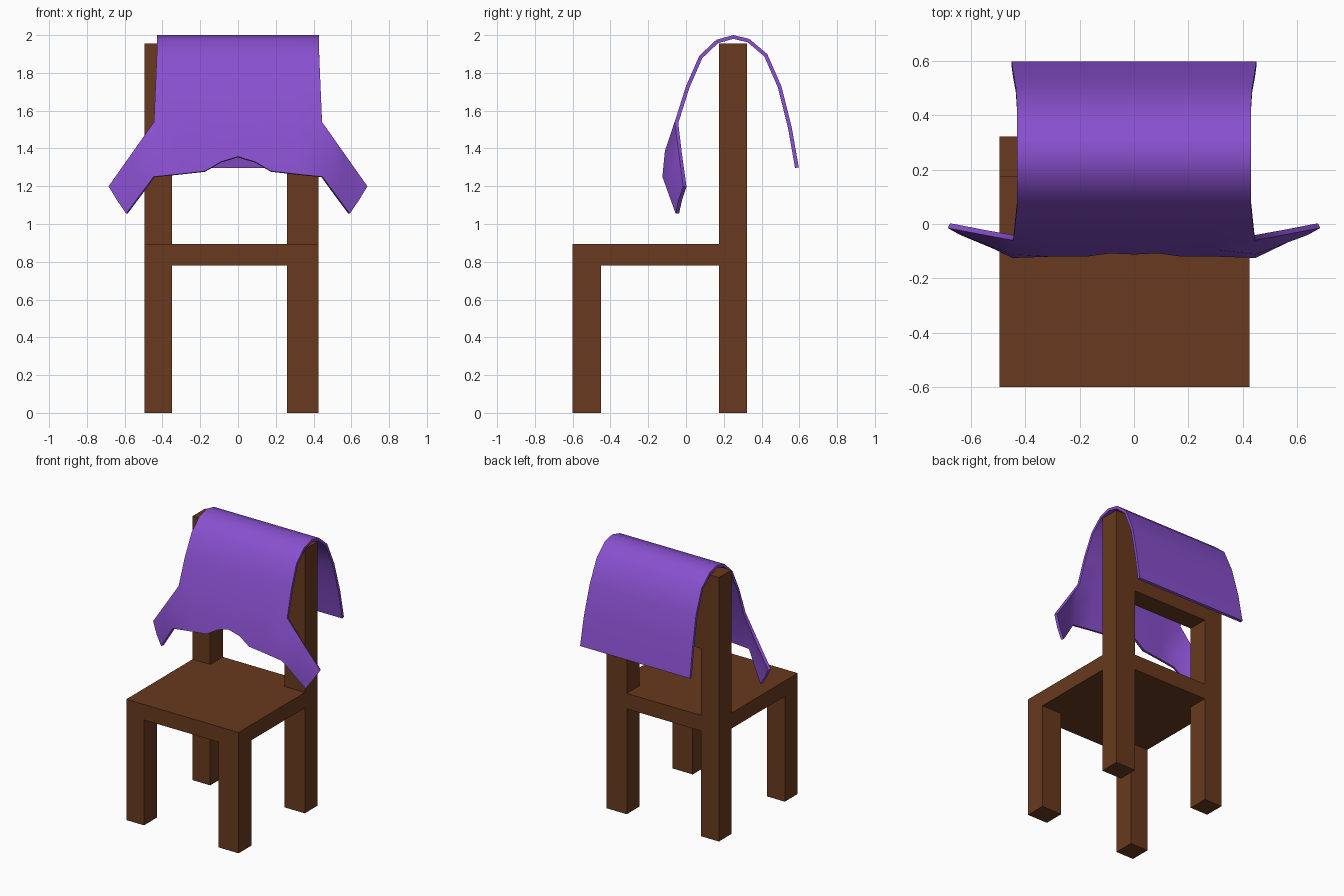
import bpy, bmesh

if "Cube" in bpy.data.objects:
    bpy.data.objects.remove(bpy.data.objects["Cube"])


def material(name, rgb):
    m = bpy.data.materials.new(name)
    m.diffuse_color = (*rgb, 1)
    m.use_nodes = True
    m.node_tree.nodes["Principled BSDF"].inputs["Base Color"].default_value = m.diffuse_color
    return m


wood = material("wood", (0.14, 0.042, 0.013))
purple = material("purple_cloth", (0.25, 0.08, 0.62))


def add_object(name, bm, mat):
    me = bpy.data.meshes.new(name)
    bm.to_mesh(me)
    bm.free()
    me.materials.append(mat)
    ob = bpy.data.objects.new(name, me)
    bpy.context.collection.objects.link(ob)
    return ob


def box(name, xs, ys, zs):
    bm = bmesh.new()
    bmesh.ops.create_cube(bm, size=1)
    for v in bm.verts:
        v.co = [r[0] if c < 0 else r[1] for c, r in zip(v.co, (xs, ys, zs))]
    return add_object(name, bm, wood)


# Chair: seat, four legs, two back posts and the top rail
front, back = (-0.6, -0.45), (0.175, 0.322)
sides = {"left": (-0.495, -0.35), "right": (0.26, 0.425)}
box("seat", (-0.495, 0.425), (-0.6, 0.322), (0.78, 0.895))
for side, xs in sides.items():
    box("front_leg_" + side, xs, front, (0, 0.78))
    box("back_leg_" + side, xs, back, (0, 0.78))
    box("back_post_" + side, xs, back, (0.895, 1.955))
box("back_rail", (-0.35, 0.26), back, (1.39, 1.955))

# Cloth: arched profile (half width, y, z) from the back hem over to the front
profile = [(0.45, 0.597, 1.30), (0.445, 0.56, 1.51), (0.435, 0.505, 1.73),
           (0.43, 0.43, 1.90), (0.43, 0.335, 1.98), (0.43, 0.25, 2.0),
           (0.43, 0.16, 1.975), (0.43, 0.07, 1.89), (0.437, 0.0, 1.73),
           (0.445, -0.06, 1.54)]
cols = [-1, -0.68, -0.39, -0.2, 0, 0.2, 0.39, 0.68, 1]
rows = [[(w * t, y, z) for t in cols] for w, y, z in profile]

# Rumpled front hem: (y, z) by distance from the centre
fold = {1: (-0.112, 1.385), 0.68: (-0.095, 1.39), 0.39: (-0.1, 1.40),
        0.2: (-0.088, 1.43), 0: (-0.088, 1.45)}
hem = {1: (-0.125, 1.25), 0.68: (-0.12, 1.265), 0.39: (-0.12, 1.28),
       0.2: (-0.108, 1.33), 0: (-0.112, 1.357)}
for edge in (fold, hem):
    rows.append([(0.447 * t, *edge[abs(t)]) for t in cols])

bm = bmesh.new()


def patch(grid, flip=False):
    vs = [[bm.verts.new(p) for p in row] for row in grid]
    for a, b in zip(vs, vs[1:]):
        for j in range(len(a) - 1):
            q = [a[j], b[j], b[j + 1], a[j + 1]]
            bm.faces.new(q[::-1] if flip else q)


patch(rows)

# Corner flaps flaring out at each side of the front
tips = [(0.685, -0.015, 1.20), (0.64, -0.04, 1.125), (0.592, -0.055, 1.055)]
for s, col in ((1, -1), (-1, 0)):
    grid = []
    for row, tip in zip(rows[-3:], tips):
        p, q = row[col], (s * tip[0], tip[1], tip[2])
        grid.append([tuple(a + (b - a) * k for a, b in zip(p, q))
                     for k in (0, 0.5, 1)])
    patch(grid, flip=s < 0)
bmesh.ops.remove_doubles(bm, verts=bm.verts[:], dist=0.0005)

cloth = add_object("draped_cloth", bm, purple)
mod = cloth.modifiers.new("thickness", 'SOLIDIFY')
mod.thickness = 0.02
mod.offset = -1
bpy.context.view_layer.objects.active = cloth
cloth.select_set(True)
bpy.ops.object.modifier_apply(modifier=mod.name)
bpy.ops.object.shade_smooth_by_angle(angle=0.8)
